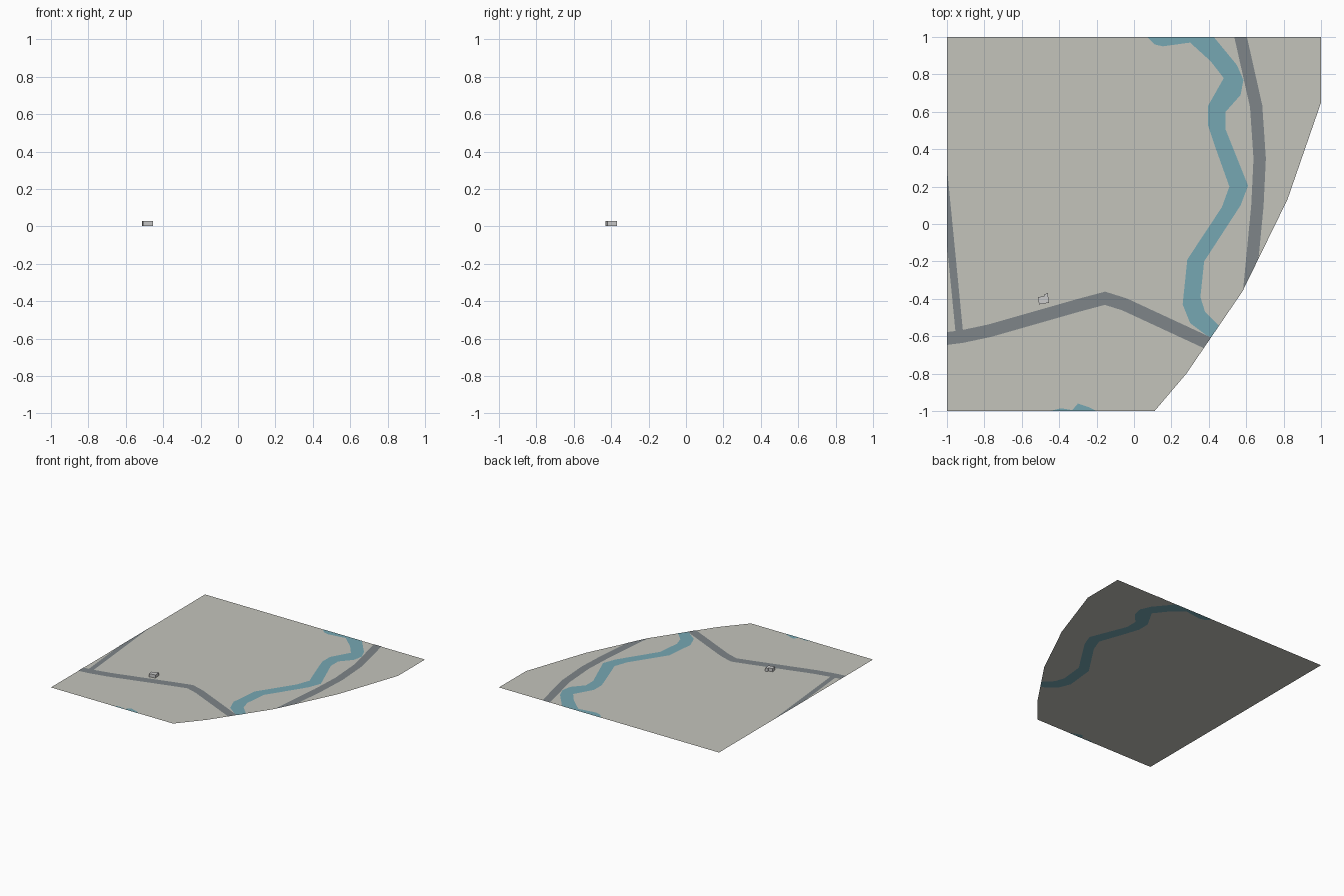
import bpy, bmesh
from mathutils import Vector

if "Cube" in bpy.data.objects:
    bpy.data.objects.remove(bpy.data.objects["Cube"])

# Site outline, counter-clockwise and convex
SITE = [(-1, -1), (0.11, -1), (0.28, -0.80), (0.58, -0.36),
        (0.82, 0.13), (1, 0.65), (1, 1), (-1, 1)]


def material(name, rgb):
    m = bpy.data.materials.new(name)
    m.diffuse_color = (*rgb, 1)
    m.use_nodes = True
    m.node_tree.nodes["Principled BSDF"].inputs["Base Color"].default_value = m.diffuse_color
    return m


GROUND = material("ground", (0.55, 0.55, 0.50))
ROAD = material("asphalt", (0.21, 0.235, 0.25))
WATER = material("water", (0.18, 0.39, 0.45))


def finish(name, bm, mat=None):
    mesh = bpy.data.meshes.new(name)
    bm.to_mesh(mesh)
    bm.free()
    if mat:
        mesh.materials.append(mat)
    ob = bpy.data.objects.new(name, mesh)
    bpy.context.collection.objects.link(ob)
    return ob


def clip(bm):
    """Trim a flat sheet to the site outline."""
    for a, b in zip(SITE, SITE[1:] + SITE[:1]):
        bmesh.ops.bisect_plane(
            bm, geom=bm.verts[:] + bm.edges[:] + bm.faces[:],
            plane_co=(*a, 0), plane_no=(b[1] - a[1], a[0] - b[0], 0),
            clear_outer=True)


def sheet(name, pts, z, mat, down=False):
    bm = bmesh.new()
    f = bm.faces.new([bm.verts.new((x, y, z)) for x, y in pts])
    f.normal_update()
    if (f.normal.z < 0) != down:
        f.normal_flip()
    bmesh.ops.triangulate(bm, faces=[f])
    clip(bm)
    return finish(name, bm, mat)


def road(name, path, width, z):
    """Mitred strip along a centreline, trimmed to the site."""
    p = [Vector(c) for c in path]
    left, right = [], []
    for i, c in enumerate(p):
        d0 = (c - p[max(i - 1, 0)]).normalized()
        d1 = (p[min(i + 1, len(p) - 1)] - c).normalized()
        t = (d0 + d1).normalized()
        n = Vector((-t.y, t.x))
        d = d1 if d1.length else d0
        off = n * (width / 2 / max(0.3, t.dot(d)))
        left.append(c + off)
        right.append(c - off)
    sheet(name, left + right[::-1], z, ROAD)


sheet("ground", SITE, 0.0008, GROUND)

# River, visible on both sides of the ground
west_bank = [(0.05, 1.02), (0.11, 0.96), (0.155, 0.95), (0.30, 0.97), (0.41, 0.87),
             (0.48, 0.78), (0.395, 0.63), (0.395, 0.53), (0.435, 0.41), (0.51, 0.20),
             (0.47, 0.09), (0.285, -0.19), (0.26, -0.43), (0.30, -0.53), (0.42, -0.62)]
east_bank = [(0.47, -0.56), (0.38, -0.47), (0.355, -0.39), (0.375, -0.20), (0.57, 0.10),
             (0.61, 0.205), (0.49, 0.505), (0.49, 0.60), (0.57, 0.69), (0.585, 0.77),
             (0.55, 0.85), (0.41, 1.02)]
south_bend = [(-0.45, -1), (-0.39, -0.985), (-0.33, -0.995), (-0.30, -0.96),
              (-0.24, -0.98), (-0.20, -1)]
for label, z, down in (("surface", 0.0016, False), ("bed", 0, True)):
    sheet("river_" + label, west_bank + east_bank, z, WATER, down)
    sheet("south_river_" + label, south_bend, z, WATER, down)

# Roads
road("main_road", [(-1.1, -0.625), (-0.92, -0.602), (-0.77, -0.57), (-0.29, -0.433),
                   (-0.155, -0.397), (-0.05, -0.43), (0.50, -0.685)], 0.068, 0.0024)
road("east_road", [(0.54, 1.1), (0.57, 1), (0.653, 0.63), (0.672, 0.35),
                   (0.66, 0.10), (0.61, -0.42)], 0.066, 0.0024)
road("west_road", [(-1.02, 0.3), (-0.934, -0.58)], 0.040, 0.0022)

# Small flat-roofed building with a stepped back wall
bm = bmesh.new()
base = bm.faces.new([bm.verts.new((x, y, 0.002)) for x, y in (
    (-0.508, -0.43), (-0.455, -0.421), (-0.461, -0.369), (-0.48, -0.376),
    (-0.479, -0.386), (-0.513, -0.391))])
ext = bmesh.ops.extrude_face_region(bm, geom=[base])
bmesh.ops.translate(bm, vec=(0, 0, 0.026),
                    verts=[v for v in ext["geom"] if isinstance(v, bmesh.types.BMVert)])
bmesh.ops.recalc_face_normals(bm, faces=bm.faces[:])
finish("building", bm)
